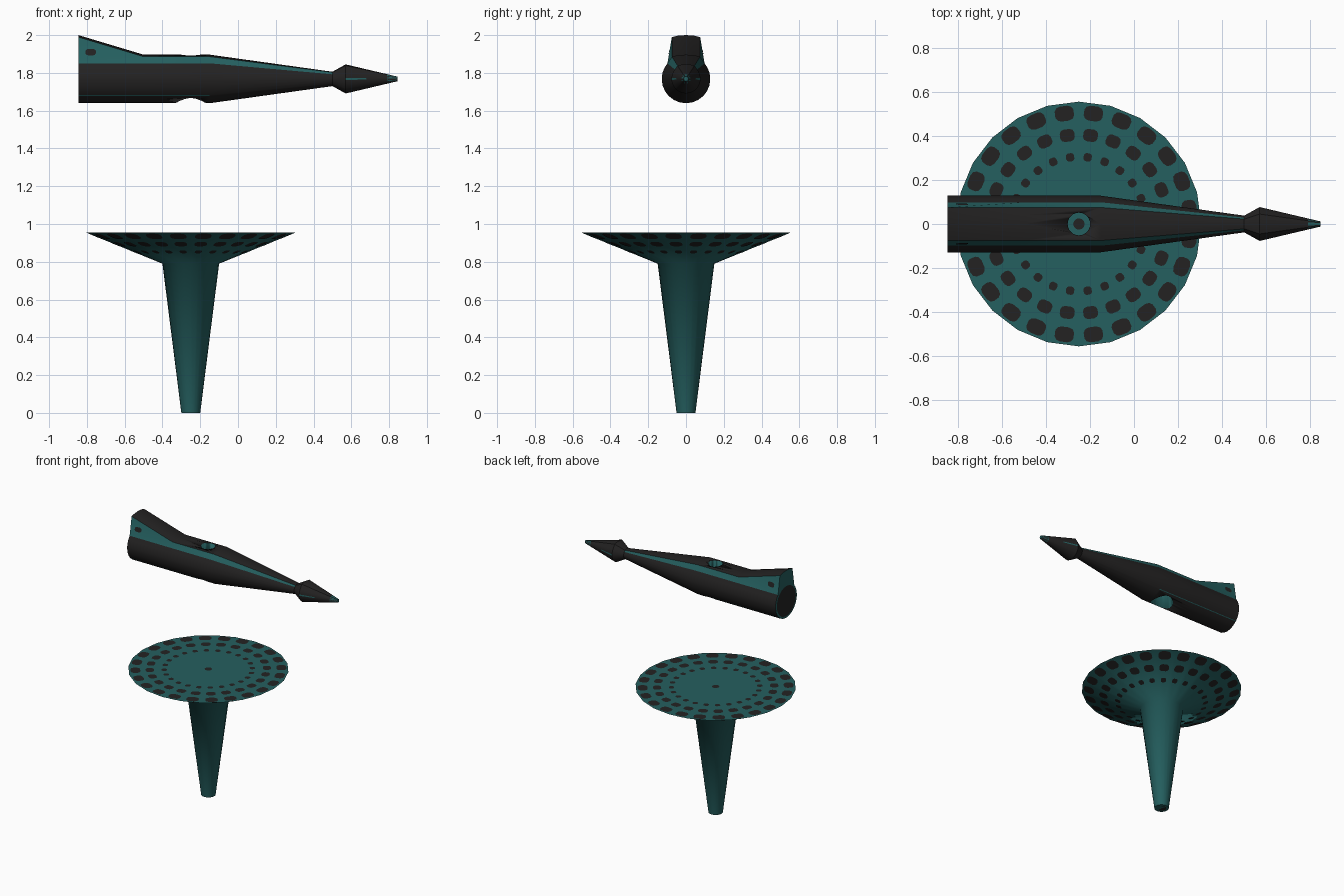
import bpy, bmesh, math
from math import sin, cos, pi, radians

if "Cube" in bpy.data.objects:
    bpy.data.objects.remove(bpy.data.objects["Cube"])


def material(name, rgb):
    m = bpy.data.materials.new(name)
    m.diffuse_color = (*rgb, 1)
    m.use_nodes = True
    m.node_tree.nodes["Principled BSDF"].inputs["Base Color"].default_value = m.diffuse_color
    return m


MATS = [material("teal", (0.018, 0.115, 0.115)), material("charcoal", (0.017, 0.016, 0.016))]
TEAL, DARK = 0, 1


def make(name, verts, faces, mats, angle=30, fix=True):
    me = bpy.data.meshes.new(name)
    me.from_pydata(verts, [], faces)
    for m in MATS:
        me.materials.append(m)
    for p, i in zip(me.polygons, mats):
        p.material_index = i
    if fix:
        bm = bmesh.new()
        bm.from_mesh(me)
        bmesh.ops.recalc_face_normals(bm, faces=bm.faces)
        bm.to_mesh(me)
        bm.free()
    ob = bpy.data.objects.new(name, me)
    bpy.context.collection.objects.link(ob)
    bpy.ops.object.select_all(action='DESELECT')
    ob.select_set(True)
    bpy.context.view_layer.objects.active = ob
    bpy.ops.object.shade_smooth_by_angle(angle=radians(angle))
    return ob


def loft(name, rings, color, caps=(TEAL, TEAL), angle=30):
    """Skin a list of equal rings; color(section, segment) picks the material."""
    n = len(rings[0])
    verts = [p for r in rings for p in r]
    faces, mats = [], []
    for s in range(len(rings) - 1):
        for i in range(n):
            j = (i + 1) % n
            faces.append((s*n + i, s*n + j, (s+1)*n + j, (s+1)*n + i))
            mats.append(color(s, i))
    faces += [tuple(range(n)), tuple(range((len(rings)-1)*n, len(rings)*n))]
    return make(name, verts, faces, mats + list(caps), angle)


def circle(r, z, n=24, cx=-0.25):
    return [(cx + r*sin(2*pi*i/n), r*cos(2*pi*i/n), z) for i in range(n)]


# Trumpet-shaped stand
CX = -0.25
loft("stand", [circle(.05, 0), circle(.15, .79), circle(.555, .955)],
     lambda s, i: TEAL, angle=70)

# Rings of dark spots on both sides of the stand's disc
verts, faces = [], []


def add_face(pts):
    faces.append(tuple(range(len(verts), len(verts) + len(pts))))
    verts.extend(pts)


def rounded(a, b, n=12, power=0.7):
    out = []
    for k in range(n):
        t = 2*pi*(k + .5)/n
        c, s = cos(t), sin(t)
        out.append((a*math.copysign(abs(c)**power, c), b*math.copysign(abs(s)**power, s)))
    return out


half = cos(pi/24)
for radius, a, b in ((.505, .035, .044), (.405, .029, .034), (.305, .019, .019)):
    for k in range(24):
        t = 2*pi*(k + .5)/24
        top, under = [], []
        for du, v in rounded(a, b):
            u = radius + du
            x, y = CX + u*cos(t) - v*sin(t), u*sin(t) + v*cos(t)
            top.append((x, y, .9565))
            under.append((x, y, .79 + .165*(u/half - .15)/.405 - .002))
        add_face(top)
        add_face(under[::-1])
add_face(circle(.026, .9565, 12)[::-1])
add_face(circle(.034, -.0005 + .0005, 12))
make("stand_spots", verts, faces, [DARK]*len(faces), fix=False)

# Rocket body: half cross-section with a raised crest, mirrored across y
R, ZC = .1285, 1.768
half_sec = [(0, R), (.04, .126), (.075, .118)]
for d in (50, 62, 74, 86, 94, 107, 120, 132, 134.5, 150, 165, 180):
    half_sec.append((R*sin(radians(d)), R*cos(radians(d))))
half_sec[-1] = (0, -R)
section = half_sec + [(-y, z) for y, z in half_sec[-2:0:-1]]
N = len(section)


def ring(x, r, lift=0):
    k = r/R
    return [(x, y*k, ZC + z*k + (lift if z > .1 else 0)) for y, z in section]


rings = [ring(-.845, R, .1035), ring(-.5, R), ring(-.15, R), ring(.5, .038),
         ring(.57, .077), ring(.68, .051), ring(.79, .025), ring(.845, .012)]


def body_color(s, i):
    m = min(i, N - 1 - i)           # same index on both mirrored sides
    if m == 2 and s < 3:
        return TEAL                  # long side stripe and fin wall
    if m == 10 and s < 2:
        return TEAL                  # fine line low on the hull
    if s == 4 and m == 6:
        return TEAL                  # short streak on the head
    if s == 6 and m % 2 == 0:
        return TEAL                  # streaked tip
    return DARK


body = loft("rocket_body", rings, body_color, (TEAL, TEAL))

# Tapered vertical socket through the body, lined in teal
cutter = loft("socket_cutter", [circle(.085, 1.60), circle(.047, 1.93)], lambda s, i: TEAL)
mod = body.modifiers.new("socket", 'BOOLEAN')
mod.operation = 'DIFFERENCE'
mod.solver = 'EXACT'
mod.object = cutter
bpy.context.view_layer.objects.active = body
bpy.ops.object.modifier_apply(modifier=mod.name)
bpy.data.objects.remove(cutter)

# Dark disc on the tail, leaving a teal rim
verts, faces = [], []
add_face([(-.8465, .114*cos(2*pi*i/24), ZC + .114*sin(2*pi*i/24)) for i in range(24)][::-1])
make("tail_disc", verts, faces, [DARK], fix=False)

# Dark windows on both fin walls
verts, faces = [], []
for side in (-1, 1):
    pts = []
    for dx, dz in rounded(.028, .018):
        x, z = -.78 + dx, 1.91 + dz
        z0 = ZC + R*cos(radians(50))
        z1 = ZC + .118 + .1035*(-.5 - x)/.345
        y = .0984 + (.075 - .0984)*(z - z0)/(z1 - z0) + .003
        pts.append((x, side*y, z))
    add_face(pts if side < 0 else pts[::-1])
make("fin_windows", verts, faces, [DARK]*2, fix=False)
